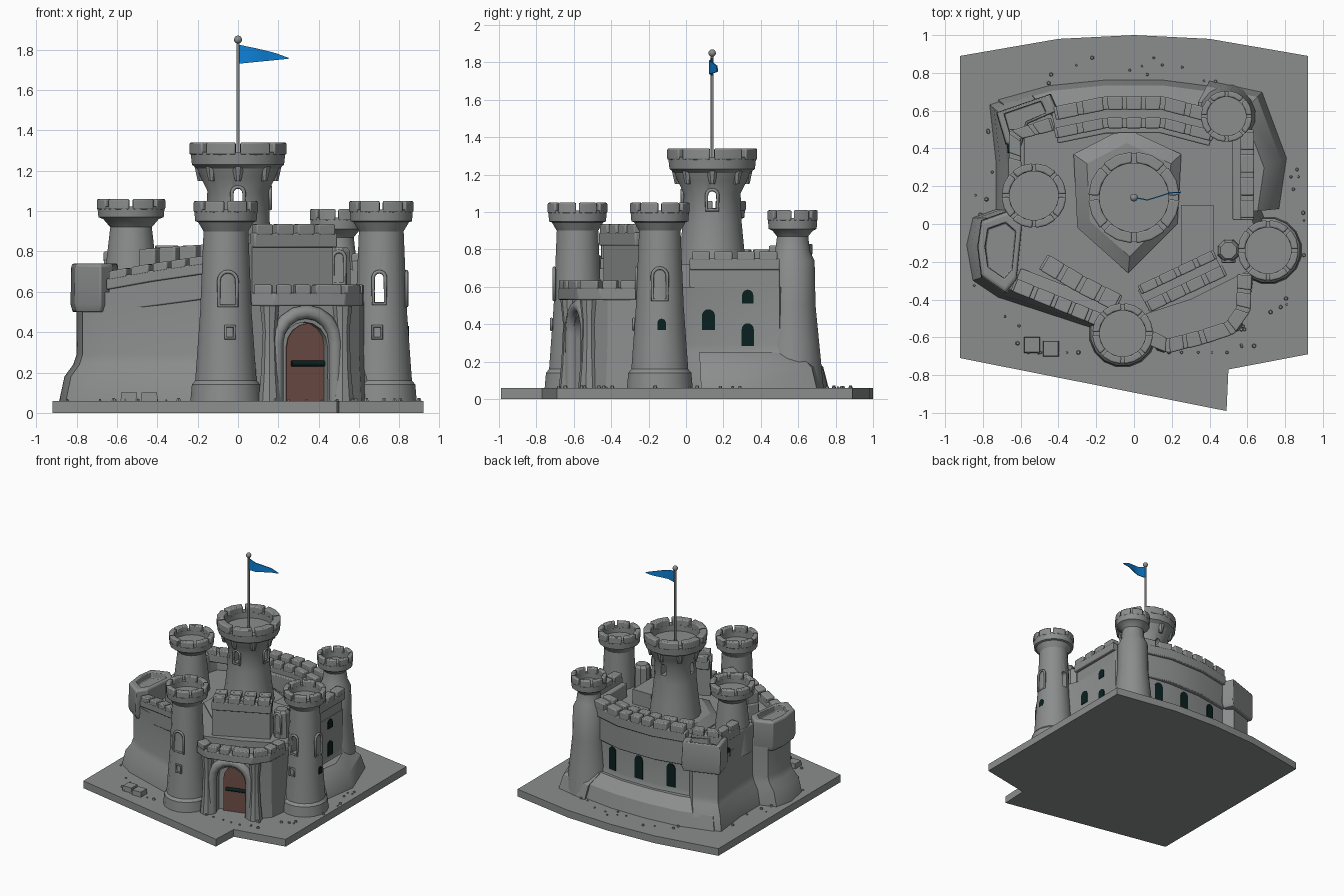
import bpy, bmesh, random
from math import sin, cos, pi, radians
from mathutils import Vector

random.seed(4)
if "Cube" in bpy.data.objects:
    bpy.data.objects.remove(bpy.data.objects["Cube"])


def material(name, rgb):
    m = bpy.data.materials.new(name)
    m.use_nodes = True
    m.diffuse_color = (*rgb, 1)
    m.node_tree.nodes["Principled BSDF"].inputs["Base Color"].default_value = (*rgb, 1)
    return m


STONE = material("grey stone", (.26, .27, .27))
WOOD = material("brown wood", (.16, .075, .06))
DARK = material("dark green iron", (.003, .015, .014))
BLUE = material("flag blue", (.004, .22, .68))


# Helpers: loft rings into a solid, then finish as an object
def loft(bm, rings):
    loops = [[bm.verts.new(p) for p in ring] for ring in rings]
    n = len(loops[0])
    for a, b in zip(loops, loops[1:]):
        for i in range(n):
            bm.faces.new((a[i], a[(i + 1) % n], b[(i + 1) % n], b[i]))
    bm.faces.new(loops[0][::-1])
    bm.faces.new(loops[-1])


def smooth(ob):
    bpy.ops.object.select_all(action='DESELECT')
    ob.select_set(True)
    bpy.context.view_layer.objects.active = ob
    bpy.ops.object.shade_smooth_by_angle(angle=radians(32))


def finish(bm, name, mat=STONE, bevel=0):
    bmesh.ops.recalc_face_normals(bm, faces=bm.faces)
    me = bpy.data.meshes.new(name)
    bm.to_mesh(me)
    bm.free()
    me.materials.append(mat)
    ob = bpy.data.objects.new(name, me)
    bpy.context.collection.objects.link(ob)
    smooth(ob)
    if bevel:
        mod = ob.modifiers.new("soft edges", 'BEVEL')
        mod.width, mod.segments = bevel, 2
    return ob


def solid(name, rings, mat=STONE, bevel=0):
    bm = bmesh.new()
    loft(bm, rings)
    return finish(bm, name, mat, bevel)


def level(outline, z, s=1.0, about=(0, 0)):
    cx, cy = about
    return [Vector((cx + (x - cx) * s, cy + (y - cy) * s, z)) for x, y in outline]


def circle(x, y, r, z, n=16):
    return [Vector((x + r * cos((i + .5) * 2 * pi / n), y + r * sin((i + .5) * 2 * pi / n), z))
            for i in range(n)]


def arch(x, y, z, w, h, yaw, out):
    d, u = Vector((sin(yaw), -cos(yaw), 0)), Vector((cos(yaw), sin(yaw), 0))
    r = w / 2
    pts = [(-r, 0), (r, 0)] + [(r * cos(i * pi / 8), h - r + r * sin(i * pi / 8)) for i in range(9)]
    return [Vector((x, y, z)) + u * a + d * out + Vector((0, 0, b)) for a, b in pts]


def plate(name, x, y, z, w, h, yaw, mat=DARK):
    yaw = radians(yaw)
    return solid(name, [arch(x, y, z, w, h, yaw, o) for o in (-.003, .006)], mat)


def cut_arch(ob, x, y, z, w, h, yaw, inner, outer):
    cutter = solid("cutter", [arch(x, y, z, w, h, radians(yaw), o) for o in (-inner, outer)])
    cutter.hide_render = True
    mod = ob.modifiers.new("opening", 'BOOLEAN')
    mod.operation, mod.solver, mod.object = 'DIFFERENCE', 'EXACT', cutter
    bpy.context.view_layer.objects.active = ob
    bpy.ops.object.modifier_apply(modifier=mod.name)
    bpy.data.objects.remove(cutter)
    smooth(ob)


def tube(name, pts, r, mat=STONE, cyclic=False):
    cu = bpy.data.curves.new(name, 'CURVE')
    cu.dimensions, cu.bevel_depth, cu.bevel_resolution = '3D', r, 2
    cu.use_fill_caps = True
    sp = cu.splines.new('POLY')
    sp.points.add(len(pts) - 1)
    for p, q in zip(sp.points, pts):
        p.co = (*q, 1)
    sp.use_cyclic_u = cyclic
    cu.materials.append(mat)
    ob = bpy.data.objects.new(name, cu)
    bpy.context.collection.objects.link(ob)


def tower(name, x, y, body, R, z0, z1, n=8):
    # Body and hollow crown turned from one profile, merlons set on the rim
    rim, t = z0 + (z1 - z0) * .58, R * .23
    profile = body + [(R * .97, z0), (R, rim), (R - t, rim), (R - t, z0 + .015)]
    ob = solid(name, [circle(x, y, r, z) for r, z in profile])
    bm = bmesh.new()
    for i in range(n):
        mid, half = (i + .5) * 2 * pi / n, .86 * pi / n
        steps = [mid + half * k for k in (-1, 0, 1)]
        ring = [(R * 1.01, a) for a in steps] + [(R - t, a) for a in steps[::-1]]
        loft(bm, [[Vector((x + r * cos(a), y + r * sin(a), z)) for r, a in ring]
                  for z in (rim - .015, z1)])
    finish(bm, name + "_merlons", bevel=.008)
    return ob


def parapet(name, path, z0, z1, t=.07, merlons=True, rise=0):
    last = len(path) - 1
    pts = [Vector((*p, rise * i / last)) for i, p in enumerate(path)]
    band = z0 + (z1 - z0) * .62 if merlons else z1
    sides = []
    for i in range(last + 1):
        d = (pts[min(i + 1, last)] - pts[max(i - 1, 0)]).normalized()
        sides.append(Vector((-d.y, d.x, 0)) * t / 2)
    up = Vector((0, 0, 1))
    bm = bmesh.new()
    loft(bm, [[p - s + up * z0, p + s + up * z0, p + s + up * band, p - s + up * band]
              for p, s in zip(pts, sides)])
    for i in range(last if merlons else 0):
        a, b = pts[i], pts[i + 1]
        n = max(1, round((b - a).length / .115))
        for k in range(n):
            ends = [(k + .1) / n, (k + .9) / n]
            quad = [a.lerp(b, f) + s * sides[i].lerp(sides[i + 1], f) * 1.04
                    for f, s in ((ends[0], -1), (ends[1], -1), (ends[1], 1), (ends[0], 1))]
            loft(bm, [[q + up * z for q in quad] for z in (band - .01, z1)])
    finish(bm, name, bevel=.007)


# Ground slab and scattered stones
ground = [(-.92, -.71), (.49, -.99), (.5, -.77), (.92, -.69), (.92, .89), (.4, .98), (0, 1), (-.4, .98), (-.92, .89)]
solid("ground_slab", [level(ground, 0), level(ground, .06)])
bm = bmesh.new()
for i in range(70):
    a = random.uniform(0, 2 * pi)
    k = random.uniform(.78, .92)
    x, y = (max(-.9, min(.9, k * cos(a))), max(-.68, min(.88, k * sin(a))))
    r = random.uniform(.007, .014)
    loft(bm, [circle(x, y, r, .055, 6), circle(x, y, r * .6, .06 + r, 6)])
for x, y in ((-.54, -.64), (-.44, -.66)):
    loft(bm, [circle(x, y, .06, .05, 4), circle(x, y, .055, .1, 4)])
finish(bm, "loose_stones")

# Main castle mass with a battered foot
castle = [(-.1, -.53), (.3, -.4), (.6, -.25), (.68, -.12), (.61, .06), (.61, .5), (.45, .57), (.15, .615),
          (-.15, .615), (-.43, .57), (-.5, .63), (-.69, .57), (-.66, .3), (-.66, .07), (-.77, .03),
          (-.8, -.1), (-.77, -.27), (-.65, -.35)]
solid("castle_mass", [level(castle, .05, 1.11), level(castle, .18, 1.075), level(castle, .24, 1.02),
                      level(castle, .29), level(castle, .6)])
side_foot = [(.5, .1), (.77, .08), (.81, .35), (.68, .7), (.4, .76)]
back_foot = [(-.68, .45), (.4, .45), (.42, .73), (.15, .765), (-.15, .765), (-.45, .735), (-.72, .66)]
for name, o in (("side_rock_foot", side_foot), ("back_rock_foot", back_foot)):
    solid(name, [level(o, .05), level(o, .17, .96), level(o, .25, .85)])

# Curtain walls and their parapets
back = [(.42, .57), (.15, .64), (-.15, .64), (-.42, .585)]
parapet("back_wall_walk", [(x, y - .075) for x, y in back], .5, .73, .17, False)
parapet("back_outer_parapet", back, .7, .83)
parapet("back_inner_parapet", [(x, y - .105) for x, y in back], .7, .82, .055)
parapet("right_wall", [(.565, .02), (.565, .5)], .5, .71, .085, False)
parapet("right_parapet", [(.6, .02), (.6, .5)], .69, .79)
parapet("left_wall", [(-.62, .05), (-.62, .5)], .5, .71, .08, False)
parapet("left_parapet", [(-.63, .24), (-.63, .47), (-.43, .53)], .69, .8)
parapet("front_left_wall", [(-.62, -.29), (-.1, -.49)], .5, .63, .12, False, .07)
parapet("front_left_outer_parapet", [(-.64, -.32), (-.42, -.41), (-.15, -.52)], .61, .7, .07, True, .08)
parapet("front_left_inner_parapet", [(-.48, -.2), (-.28, -.32), (-.08, -.42)], .58, .81, .09, True, .03)

# Overhanging corner bastion heads
west = [(-.83, -.12), (-.81, .02), (-.67, .07), (-.59, 0), (-.62, -.3), (-.68, -.37), (-.81, -.28)]
north = [(-.73, .59), (-.44, .69), (-.4, .6), (-.56, .53), (-.6, .4), (-.68, .42)]
for name, o, c in (("west_bastion_head", west, (-.7, -.12)), ("back_bastion_head", north, (-.6, .57))):
    solid(name, [level(o, .5, .92, c), level(o, .54, 1, c), level(o, .73, .97, c), level(o, .74, .9, c),
                 level(o, .74, .68, c), level(o, .69, .66, c)], bevel=.01)

# Towers
keep = tower("keep", 0, .14, [(.21, .5), (.19, .7), (.175, .8), (.16, .95), (.155, 1.1), (.19, 1.17), (.205, 1.21)],
             .24, 1.23, 1.34)
for yaw in (0, 90):
    cut_arch(keep, 0, .14, 1.02, .045, .09, yaw, .5, .5)
tower("left_tower", -.53, .15, [(.15, .5), (.125, .75), (.105, .92), (.14, .96)], .17, .97, 1.06)


def round_tower(name, x, y):
    return tower(name, x, y, [(.18, .05), (.172, .14), (.155, .16), (.13, .5), (.113, .9), (.14, .945)],
                 .16, .95, 1.05)


round_tower("front_tower", -.06, -.58)
gate_side = round_tower("right_tower", .71, -.14)
cut_arch(gate_side, .7, -.14, .55, .045, .14, 0, .5, .5)
tower("back_tower", .49, .57, [(.17, .05), (.145, .3), (.125, .5), (.12, .74), (.095, .79), (.085, .87), (.11, .9)],
      .135, .91, 1.01)
bm = bmesh.new()
for i in range(8):
    a = i * pi / 4
    loft(bm, [circle(.185 * cos(a), .14 + .185 * sin(a), r, z, 8) for r, z in ((.016, 1.15), (.035, 1.23))])
finish(bm, "keep_corbels")
bm = bmesh.new()
star = [(.25, .37), (.23, 0), (-.03, -.26), (-.3, -.02), (-.32, .37), (-.05, .51)]
loft(bm, [level(star, .55), level(star, .61), level(star, .66, .78, (0, .14))])
finish(bm, "keep_skirt")
solid("small_turret", [circle(.5, -.14, r, z, 8) for r, z in ((.065, .5), (.06, .8), (.045, .82))])

# Window frames and niches
for name, x, y, z, w, h, yaw in (("front_tower", -.05, -.705, .53, .09, .17, 0),
                                 ("right_tower", .7, -.265, .54, .06, .16, 0),
                                 ("right_tower_side", .835, -.14, .53, .08, .17, 90),
                                 ("turret", .5, -.197, .64, .06, .16, 0),
                                 ("keep_front", 0, -.02, 1.01, .06, .11, 0),
                                 ("keep_side", .16, .14, 1.01, .06, .11, 90)):
    tube(name + "_window_frame", arch(x, y, z, w, h, radians(yaw), 0), .009, cyclic=True)
for name, x, y in (("front", -.04, -.72), ("right", .69, -.28)):
    tube(name + "_tower_slot_frame", [(x + a, y, .4 + b) for a, b in ((-.022, -.03), (.022, -.03), (.022, .03), (-.022, .03))], .008, cyclic=True)
for i, (x, y, z, w, h, yaw) in enumerate([(0, .615, .29, .07, .19, 180), (.25, .6, .29, .07, .19, 171.5),
                                         (-.28, .595, .29, .07, .19, 189), (.61, .12, .37, .07, .11, 90),
                                         (.61, .33, .285, .065, .12, 90), (.61, .33, .51, .06, .075, 90),
                                         (-.663, .4, .56, .05, .08, 268), (.842, -.13, .37, .045, .06, 90)]):
    plate("window_%d" % (i + 1), x, y, z, w, h, yaw)

# Gatehouse with recessed door
gate = [(0, -.5), (.14, -.625), (.52, -.515), (.6, -.42), (.63, -.2), (.1, -.2)]
gatehouse = solid("gatehouse", [level(gate, .05, 1.02), level(gate, .3), level(gate, .55)])
yaw = 16
cut_arch(gatehouse, .33, -.57, .04, .235, .41, yaw, .08, .2)
plate("door", .352, -.496, .06, .235, .385, yaw, WOOD)
d = Vector((cos(radians(yaw)), sin(radians(yaw)), 0))
bar = Vector((.347, -.51, .245))
tube("door_bar", [bar - d * .085, bar + d * .085], .015, DARK)
surround = arch(.335, -.565, .06, .305, .44, radians(yaw), .005)
tube("gate_surround", surround[1:] + surround[:1], .036)
bm = bmesh.new()
for s in (-.185, .19):
    p = Vector((.335, -.57, 0)) + d * s
    loft(bm, [circle(p.x, p.y, r, z, 10) for r, z in ((.06, .05), (.045, .2), (.036, .4), (.05, .53))])
finish(bm, "gate_buttresses")
parapet("gate_parapet", [(.08, -.6), (.18, -.645), (.36, -.6), (.51, -.55), (.58, -.45), (.585, -.26)], .53, .635, .075)
hall = [(.07, -.44), (.47, -.25), (.42, -.15), (.02, -.35)]
solid("gate_hall", [level(hall, .3), level(hall, .84)])
parapet("hall_front_parapet", [(.07, -.44), (.48, -.245)], .82, .935, .06)
parapet("hall_back_parapet", [(.03, -.35), (.43, -.16)], .82, .93, .05)
room = [(.25, -.25), (.42, -.2), (.42, .1), (.25, .1)]
solid("hall_annex", [level(room, .5), level(room, .72)])

# Flagpole and waving pennant
tube("flagpole", [(0, .14, 1.2), (0, .14, 1.85)], .008)
solid("pole_ball", [circle(0, .14, .02 * sin(a * pi / 8) + .0005, 1.85 - .02 * cos(a * pi / 8), 12) for a in range(9)])
wave = [(.005, .14), (.07, .127), (.13, .145), (.19, .165), (.25, .168)]
rings = []
for x, y in wave:
    f = 1 - x / .255
    top, low = 1.755 + .07 * f ** .7, 1.755 - .025 * f
    rings.append([Vector((x, y + s, z)) for s, z in ((-.003, low), (.003, low), (.003, top), (-.003, top))])
solid("pennant", rings, BLUE)
